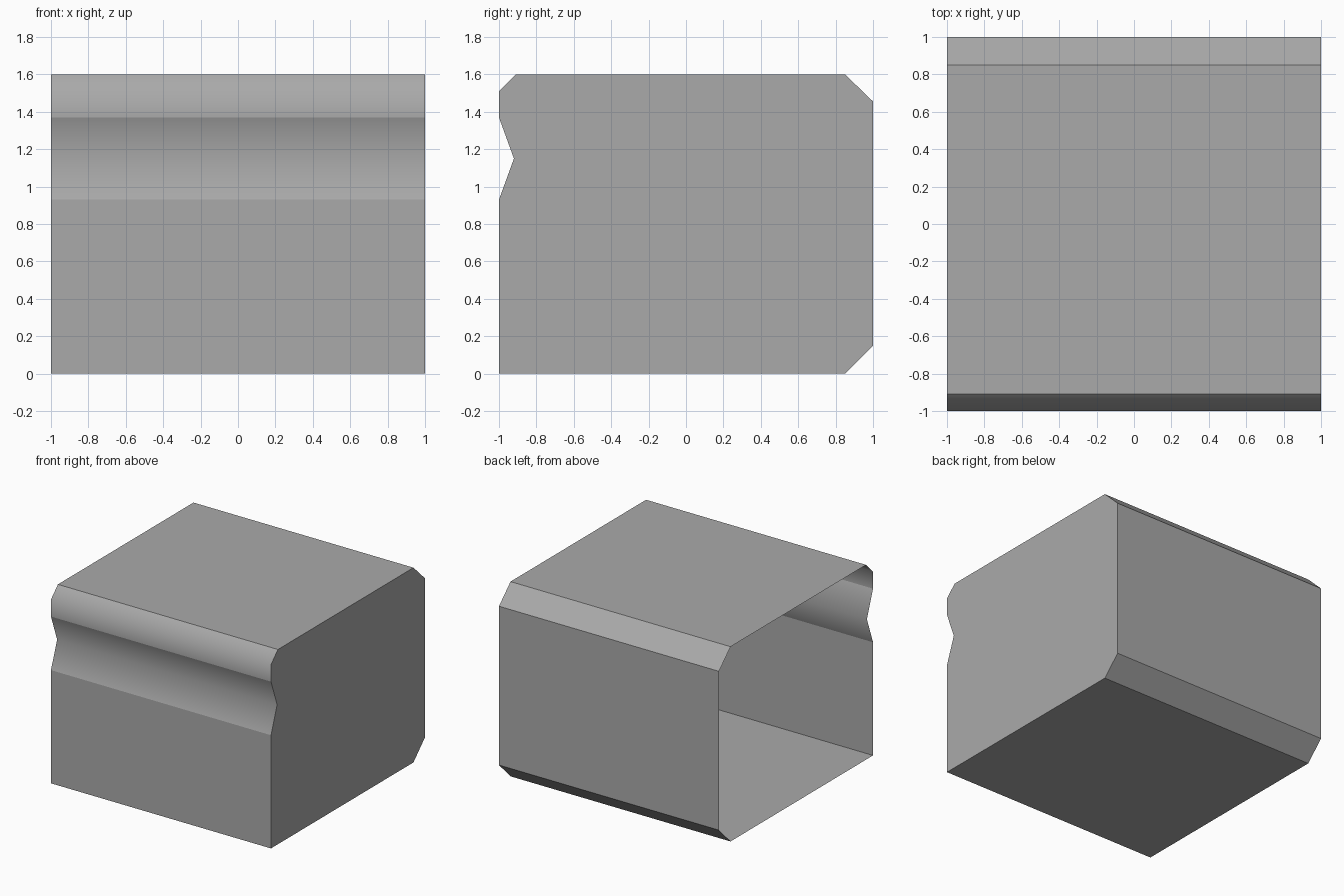
import bpy
import bmesh
from mathutils import Vector

default_cube = bpy.data.objects.get("Cube")
if default_cube:
    bpy.data.objects.remove(default_cube, do_unlink=True)

# One plain grey for the whole shell
grey = bpy.data.materials.new("mid_grey")
grey.use_nodes = True
colour = (0.4, 0.4, 0.4, 1)
grey.diffuse_color = colour
grey.node_tree.nodes["Principled BSDF"].inputs["Base Color"].default_value = colour

# Side profile as (y, z, rounded corner)
profile = [
    (-1, 0, False), (0.85, 0, False),
    (1, 0.15, False), (1, 1.455, False),
    (0.85, 1.6, False), (-0.91, 1.6, False),
    (-1, 1.51, True),      # soft front lip
    (-1, 1.37, False),
    (-0.92, 1.15, True),   # soft bottom of the groove
    (-1, 0.93, False),
]

bm = bmesh.new()
outline = [bm.verts.new((-1, y, z)) for y, z, _ in profile]

# Sweep the profile across the width, leaving the left-hand end open
rails = [bm.edges.new((a, b)) for a, b in zip(outline, outline[1:] + outline[:1])]
swept = bmesh.ops.extrude_edge_only(bm, edges=rails)["geom"]
far_verts = [g for g in swept if isinstance(g, bmesh.types.BMVert)]
bmesh.ops.translate(bm, verts=far_verts, vec=Vector((2, 0, 0)))

# Close the +x end with one flat panel
far_edges = [e for e in bm.edges if all(v.co.x > 0 for v in e.verts)]
bmesh.ops.contextual_create(bm, geom=far_edges)
bmesh.ops.recalc_face_normals(bm, faces=bm.faces)

# Face the end panel, and so the whole shell, outward
end_panel = max(bm.faces, key=lambda f: f.calc_center_median().x)
if end_panel.normal.x < 0:
    bmesh.ops.reverse_faces(bm, faces=bm.faces)

# Smooth only along the rounded corners of the profile
soft = [Vector((y, z)) for y, z, rounded in profile if rounded]
for face in bm.faces:
    face.smooth = True
for edge in bm.edges:
    a, b = (v.co for v in edge.verts)
    lengthwise = abs(a.x - b.x) > 1
    edge.smooth = lengthwise and any((a.yz - p).length < 0.001 for p in soft)

mesh = bpy.data.meshes.new("grooved_shell")
bm.to_mesh(mesh)
bm.free()
mesh.materials.append(grey)
shell = bpy.data.objects.new("grooved_shell", mesh)
bpy.context.collection.objects.link(shell)
